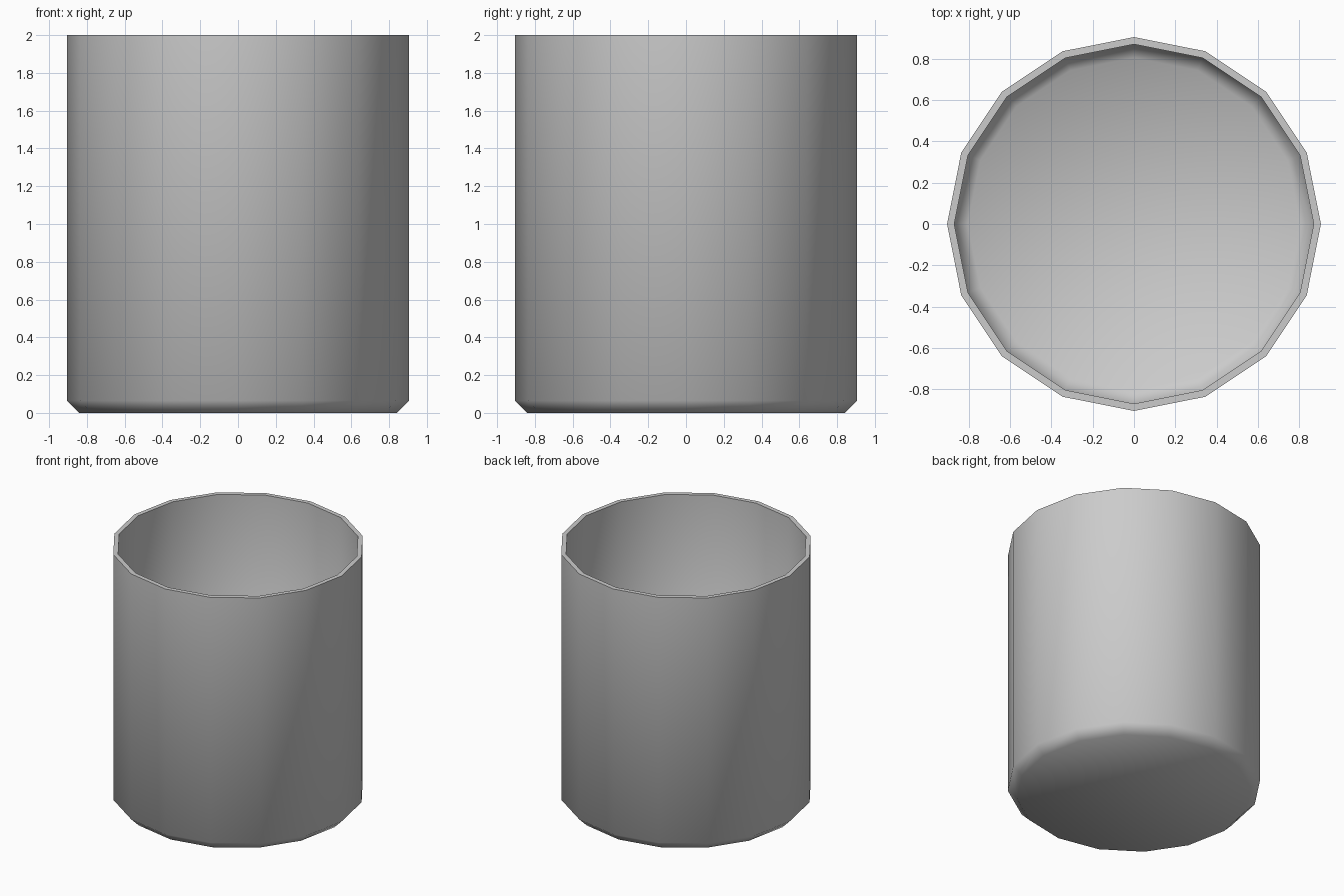
import bpy, bmesh, math

if "Cube" in bpy.data.objects:
    bpy.data.objects.remove(bpy.data.objects["Cube"])

SIDES = 16
# Radius/height profile: outer base, chamfer, outer rim, inner rim, inner wall foot, floor edge
PROFILE = [(0.84, 0.0), (0.905, 0.065), (0.905, 2.0),
           (0.87, 2.0), (0.87, 0.09), (0.805, 0.035)]


def ring(bm, radius, z):
    step = 2 * math.pi / SIDES
    return [bm.verts.new((radius * math.cos(i * step), radius * math.sin(i * step), z))
            for i in range(SIDES)]


# Cup body: lathe the profile into 16 sides
bm = bmesh.new()
rings = [ring(bm, r, z) for r, z in PROFILE]
for a, b in zip(rings, rings[1:]):
    for i in range(SIDES):
        j = (i + 1) % SIDES
        bm.faces.new((a[i], a[j], b[j], b[i]))

# Underside and inner floor
bm.faces.new(list(reversed(rings[0])))
bm.faces.new(rings[-1])
bmesh.ops.recalc_face_normals(bm, faces=bm.faces)

mesh = bpy.data.meshes.new("cup")
bm.to_mesh(mesh)
bm.free()
cup = bpy.data.objects.new("cup", mesh)
bpy.context.collection.objects.link(cup)

# Smooth walls and chamfers, crisp rim
bpy.context.view_layer.objects.active = cup
cup.select_set(True)
bpy.ops.object.shade_smooth_by_angle(angle=math.radians(60))
